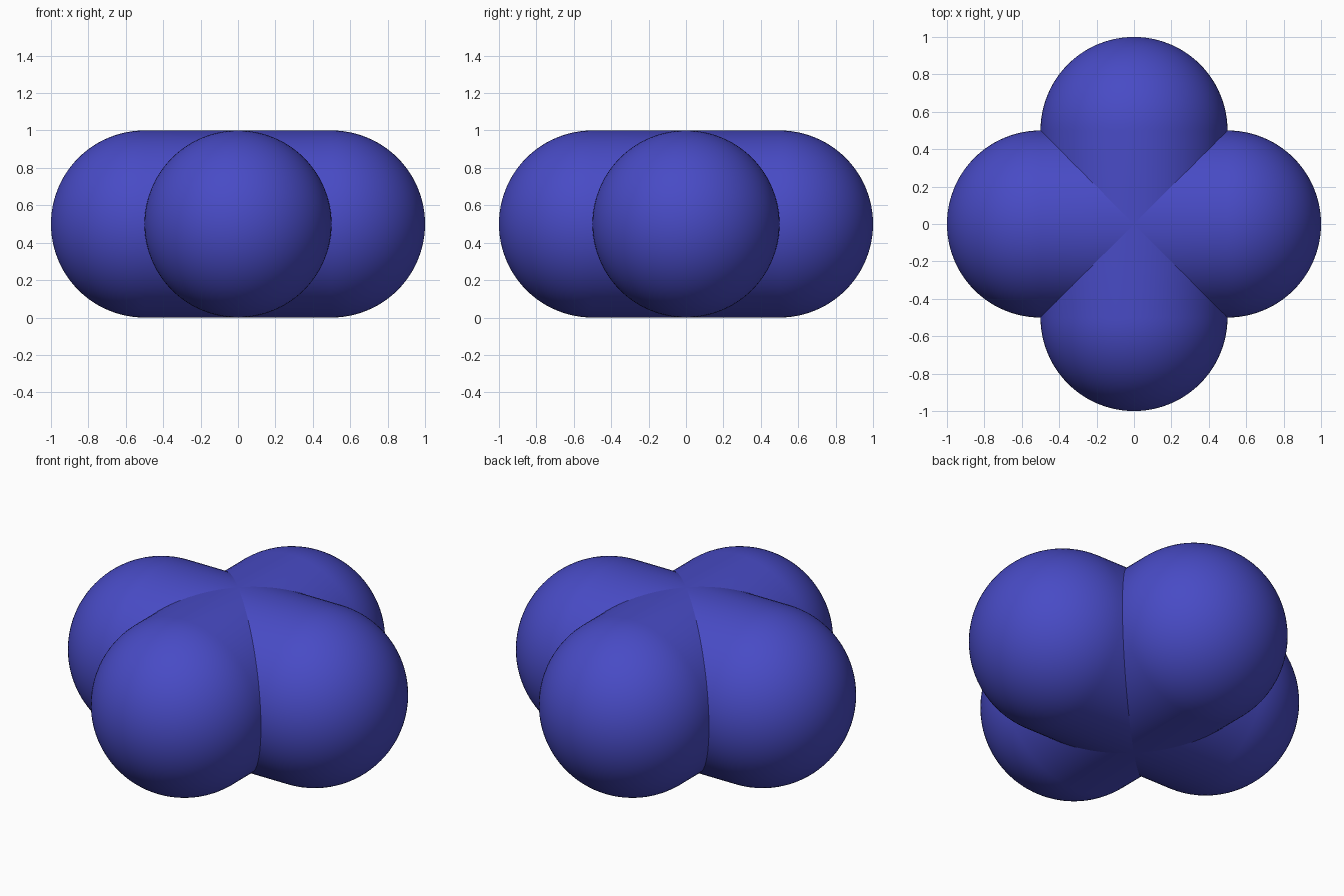
import bpy, bmesh
from math import sin, cos, pi
from mathutils import Matrix

if "Cube" in bpy.data.objects:
    bpy.data.objects.remove(bpy.data.objects["Cube"])

R = 0.5       # lobe radius; lobe centres lie 0.5 from the z axis
SIDES = 96    # segments around each lobe
RINGS = 24    # rings from lobe shoulder to tip

blue = bpy.data.materials.new("blue")
blue.diffuse_color = (0.065, 0.07, 0.56, 1)
blue.use_nodes = True
blue.node_tree.nodes["Principled BSDF"].inputs["Base Color"].default_value = blue.diffuse_color

bm = bmesh.new()


def add_lobe(turn):
    """Round arm along +x, mitred on the diagonals, with a domed end."""
    rot = Matrix.Rotation(turn, 4, 'Z')
    rings = []
    for i in range(-1, RINGS):
        ring = []
        for j in range(SIDES):
            a = 2 * pi * j / SIDES
            if i < 0:                      # mitre where neighbouring lobes meet
                x, r = abs(R * cos(a)), R
            else:                          # dome
                t = pi / 2 * i / RINGS
                x, r = 0.5 + R * sin(t), R * cos(t)
            v = bm.verts.new((x, r * cos(a), R + r * sin(a)))
            v.co = rot @ v.co
            ring.append(v)
        rings.append(ring)
    tip = bm.verts.new((0.5 + R, 0, R))
    tip.co = rot @ tip.co
    for p, q in zip(rings, rings[1:]):
        for j in range(SIDES):
            k = (j + 1) % SIDES
            bm.faces.new((p[j], p[k], q[k], q[j]))
    for j in range(SIDES):
        bm.faces.new((rings[-1][j], rings[-1][(j + 1) % SIDES], tip))


# Four lobes joined into one closed body
for n in range(4):
    add_lobe(n * pi / 2)
bmesh.ops.remove_doubles(bm, verts=bm.verts, dist=1e-5)
bmesh.ops.recalc_face_normals(bm, faces=bm.faces)

# Smooth surfaces with crisp creases along the diagonal mitres
for f in bm.faces:
    f.smooth = True
for e in bm.edges:
    if all(abs(abs(v.co.x) - abs(v.co.y)) < 1e-5 for v in e.verts):
        e.smooth = False

mesh = bpy.data.meshes.new("four_lobed_body")
bm.to_mesh(mesh)
bm.free()
mesh.materials.append(blue)
body = bpy.data.objects.new("four_lobed_body", mesh)
bpy.context.collection.objects.link(body)
